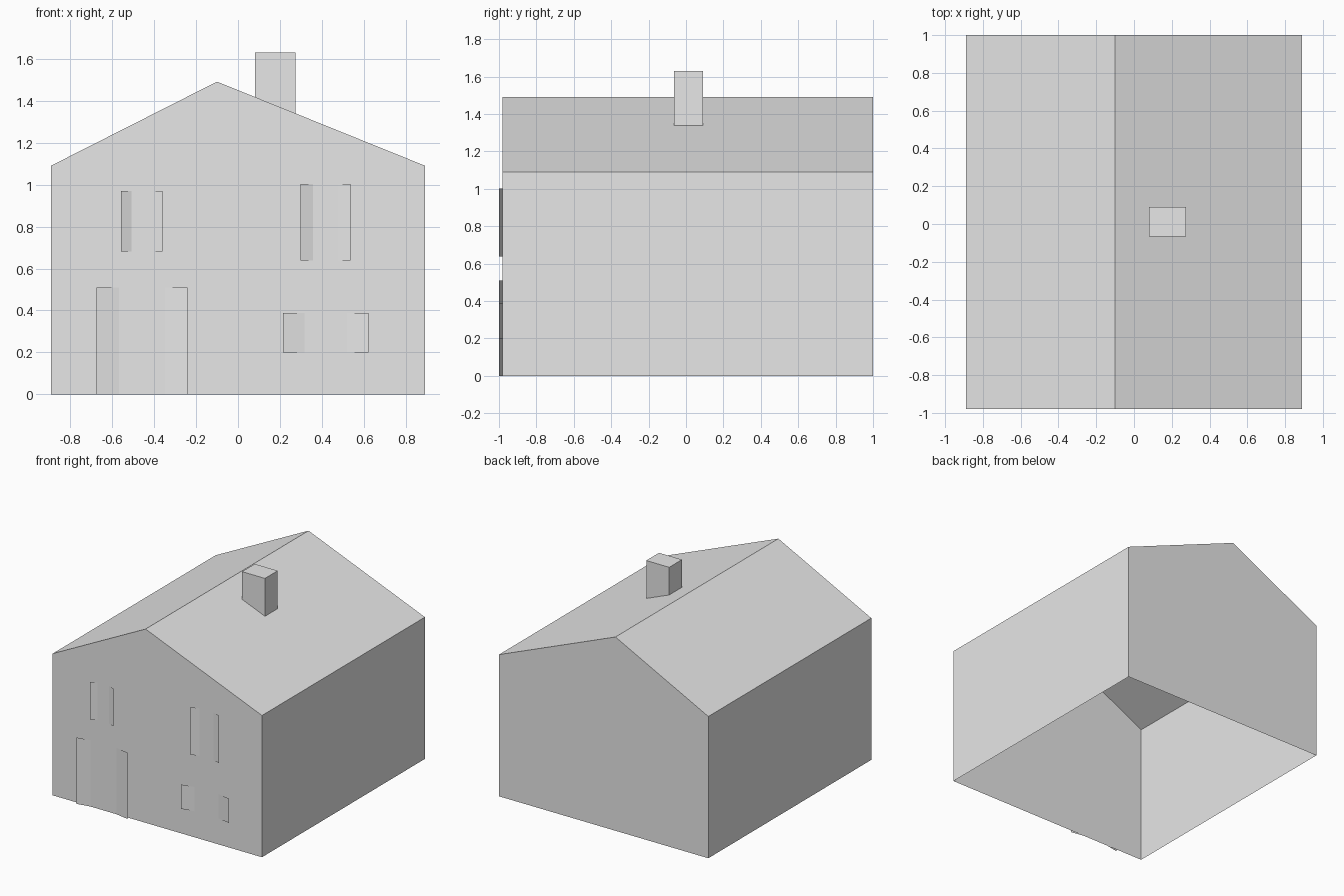
import bpy

if "Cube" in bpy.data.objects:
    bpy.data.objects.remove(bpy.data.objects["Cube"])

grey = bpy.data.materials.new("plain_grey")
grey.diffuse_color = (0.8, 0.8, 0.8, 1)
grey.use_nodes = True
grey.node_tree.nodes["Principled BSDF"].inputs["Base Color"].default_value = grey.diffuse_color

FRONT, BACK = -0.98, 1.0
HALF, EAVE = 0.89, 1.09
RIDGE_X, RIDGE_Z = -0.1, 1.49


def make(name, verts, faces):
    mesh = bpy.data.meshes.new(name)
    mesh.from_pydata(verts, [], faces)
    mesh.materials.append(grey)
    obj = bpy.data.objects.new(name, mesh)
    bpy.context.collection.objects.link(obj)
    return obj


# House shell: gabled profile swept front to back, open underneath
profile = [(-HALF, 0), (HALF, 0), (HALF, EAVE), (RIDGE_X, RIDGE_Z), (-HALF, EAVE)]
n = len(profile)
verts = [(x, y, z) for y in (FRONT, BACK) for x, z in profile]
sides = [(i, i + n, (i + 1) % n + n, (i + 1) % n) for i in range(1, n)]
make("house_shell", verts, [tuple(range(n)), tuple(reversed(range(n, 2 * n)))] + sides)


# Chimney: open box whose foot follows the right roof slope
def roof_z(x):
    return RIDGE_Z + (x - RIDGE_X) * (EAVE - RIDGE_Z) / (HALF - RIDGE_X)


corners = [(0.08, -0.065), (0.275, -0.065), (0.275, 0.09), (0.08, 0.09)]
verts = [(x, y, roof_z(x)) for x, y in corners] + [(x, y, 1.63) for x, y in corners]
make("chimney", verts,
     [(i, (i + 1) % 4, (i + 1) % 4 + 4, i + 4) for i in range(4)] + [(4, 5, 6, 7)])


# Door and windows: thin sheets lying on the wall, outer quarters flared forward
def flared_panel(name, x0, x1, z0, z1):
    section = [(0, -1.0), (0.25, FRONT - 0.0004), (0.75, FRONT - 0.0004), (1, -1.0)]
    verts = [(x0 + t * (x1 - x0), y, z) for z in (z0, z1) for t, y in section]
    make(name, verts, [(i, i + 1, i + 5, i + 4) for i in range(3)])


flared_panel("door", -0.675, -0.24, 0.0, 0.51)
flared_panel("upper_left_window", -0.557, -0.36, 0.68, 0.97)
flared_panel("upper_right_window", 0.297, 0.537, 0.637, 1.003)
flared_panel("lower_right_window", 0.215, 0.622, 0.20, 0.387)
